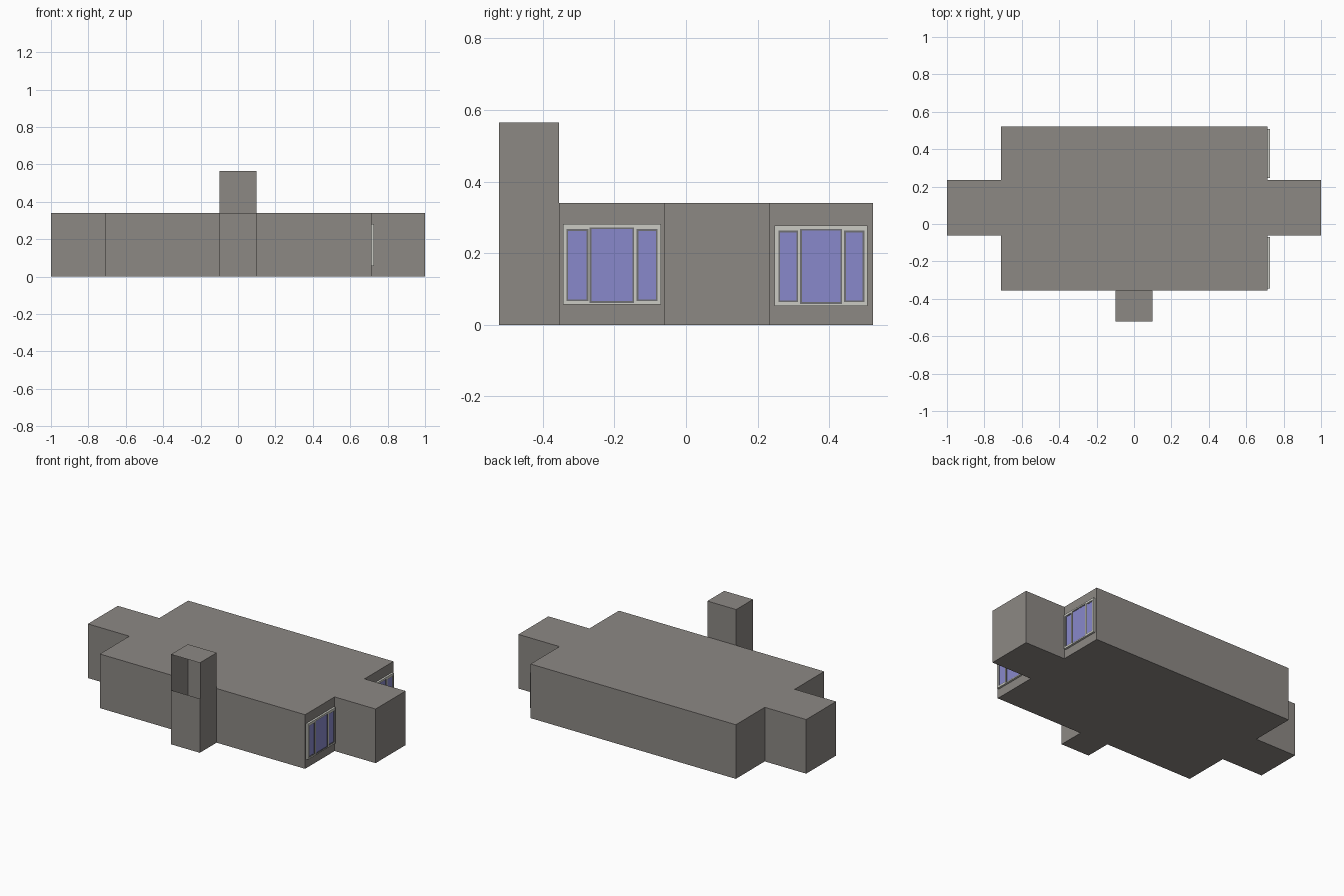
import bpy, bmesh

if "Cube" in bpy.data.objects:
    bpy.data.objects.remove(bpy.data.objects["Cube"])


def material(name, rgb):
    m = bpy.data.materials.new(name)
    m.diffuse_color = (*rgb, 1)
    m.use_nodes = True
    m.node_tree.nodes["Principled BSDF"].inputs["Base Color"].default_value = m.diffuse_color
    return m


WALL = material("wall_grey", (0.265, 0.247, 0.231))
FRAME = material("frame_off_white", (0.60, 0.60, 0.55))
SASH = material("sash_dark_grey", (0.16, 0.16, 0.17))
GLASS = material("glass_blue", (0.25, 0.25, 0.60))


def finish(name, bm, mat):
    mesh = bpy.data.meshes.new(name)
    bm.to_mesh(mesh)
    bm.free()
    mesh.materials.append(mat)
    ob = bpy.data.objects.new(name, mesh)
    bpy.context.collection.objects.link(ob)
    return ob


def add_box(bm, x0, x1, y0, y1, z0, z1):
    verts = bmesh.ops.create_cube(bm, size=1)["verts"]
    for v in verts:
        v.co = (x1 if v.co.x > 0 else x0,
                y1 if v.co.y > 0 else y0,
                z1 if v.co.z > 0 else z0)


def add_ring(bm, x0, x1, outer, inner):
    """Rectangular border in the y-z plane; outer and inner are (y0, y1, z0, z1)."""
    a, b, c, d = outer
    e, f, g, h = inner
    add_box(bm, x0, x1, a, e, c, d)
    add_box(bm, x0, x1, f, b, c, d)
    add_box(bm, x0, x1, e, f, c, g)
    add_box(bm, x0, x1, e, f, h, d)


# Main building: cross-shaped plan extruded upwards
H = 0.34
L, R, F, B = -0.712, 0.715, -0.355, 0.522
W0, W1 = -0.062, 0.235
plan = [(L, F), (R, F), (R, W0), (1, W0), (1, W1), (R, W1),
        (R, B), (L, B), (L, W1), (-1, W1), (-1, W0), (L, W0)]
bm = bmesh.new()
base = bm.faces.new([bm.verts.new((x, y, 0)) for x, y in plan])
top = bmesh.ops.extrude_face_region(bm, geom=[base])
bmesh.ops.translate(bm, vec=(0, 0, H),
                    verts=[g for g in top["geom"] if isinstance(g, bmesh.types.BMVert)])
bmesh.ops.recalc_face_normals(bm, faces=bm.faces)
finish("building", bm, WALL)

# Chimney: hollow shell, open at the front above the roof line
bm = bmesh.new()
add_box(bm, -0.1, 0.1, -0.522, F, 0, 0.565)
bmesh.ops.bisect_plane(bm, geom=bm.verts[:] + bm.edges[:] + bm.faces[:],
                       plane_co=(0, 0, H), plane_no=(0, 0, 1))
gone = []
for f in bm.faces:
    f.normal_update()
    mid = f.calc_center_median()
    if (f.normal.y < -0.9 and mid.z > H) or (f.normal.y > 0.9 and mid.z < H):
        gone.append(f)
bmesh.ops.delete(bm, geom=gone, context="FACES")
finish("chimney", bm, WALL)


# Windows: three panes with sashes in a light frame
def window(name, y0, y1, z0, z1, panes):
    frame, sash, glass = bmesh.new(), bmesh.new(), bmesh.new()
    x0, x1 = R, R + 0.013
    edge = y0
    for i, (a, b) in enumerate(panes):
        low, high = (z0 + 0.005, z1 - 0.009) if i == 1 else (z0 + 0.010, z1 - 0.014)
        end = y1 if i == 2 else (b + panes[i + 1][0]) / 2
        add_ring(frame, x0, x1, (edge, end, z0, z1), (a, b, low, high))
        t = 0.005
        add_ring(sash, x0, x1 - 0.002, (a, b, low, high),
                 (a + t, b - t, low + t, high - t))
        add_box(glass, x0, x1 - 0.004, a + t, b - t, low + t, high - t)
        edge = end
    finish(name + "_frame", frame, FRAME)
    finish(name + "_sashes", sash, SASH)
    finish(name + "_glass", glass, GLASS)


window("front_window", -0.344, -0.070, 0.056, 0.281,
       [(-0.334, -0.273), (-0.269, -0.145), (-0.138, -0.079)])
window("back_window", 0.247, 0.507, 0.053, 0.277,
       [(0.258, 0.313), (0.319, 0.436), (0.442, 0.498)])
